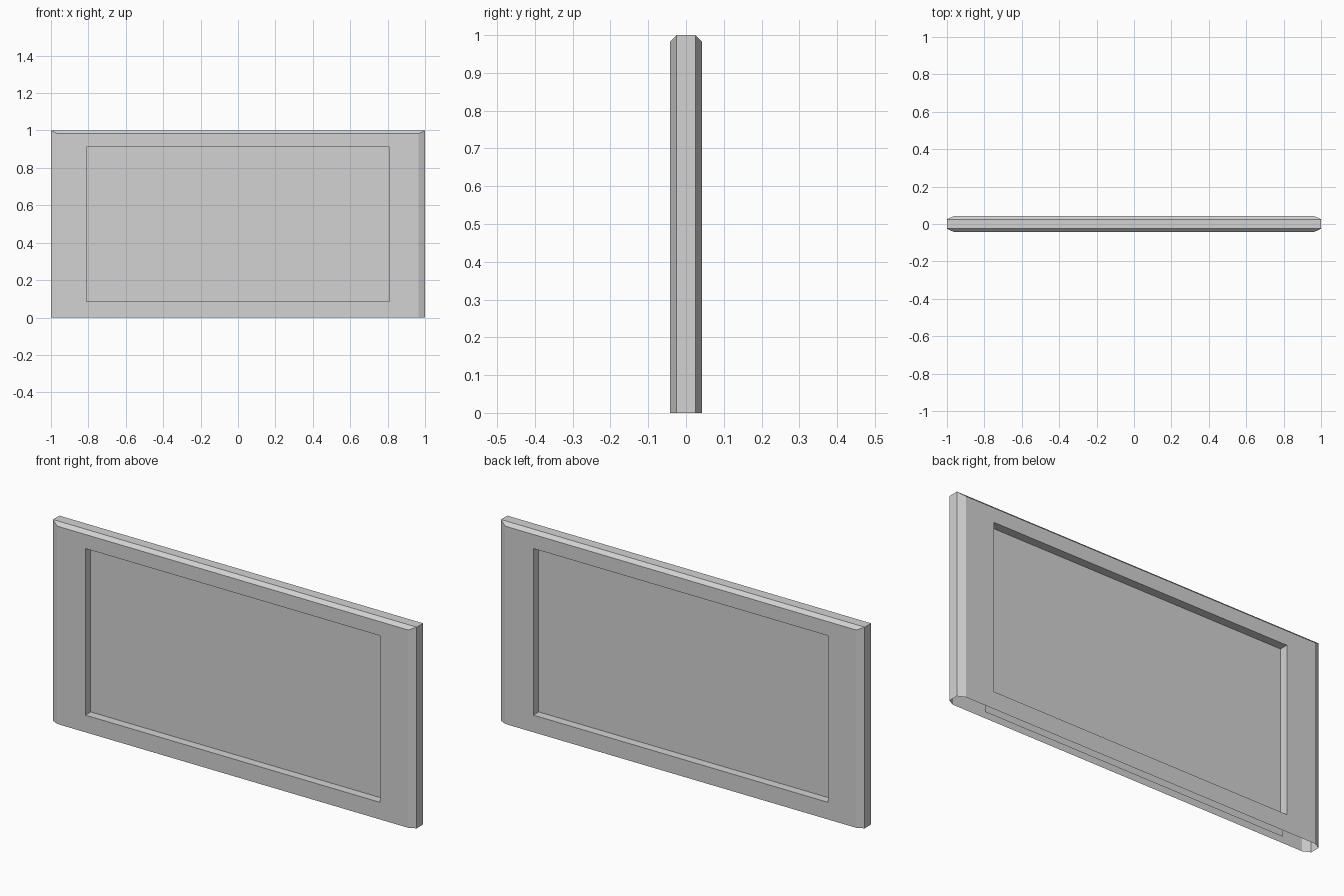
import bpy
import bmesh

if "Cube" in bpy.data.objects:
    bpy.data.objects.remove(bpy.data.objects["Cube"])

grey = bpy.data.materials.new("light_grey")
grey.diffuse_color = (0.65, 0.65, 0.65, 1.0)
grey.use_nodes = True
grey.node_tree.nodes["Principled BSDF"].inputs["Base Color"].default_value = grey.diffuse_color


def finish(name, bm):
    mesh = bpy.data.meshes.new(name)
    bm.to_mesh(mesh)
    bm.free()
    mesh.materials.append(grey)
    obj = bpy.data.objects.new(name, mesh)
    bpy.context.collection.objects.link(obj)
    return obj


def rect(bm, half_x, z0, z1, y):
    """Rectangular loop of verts, starting at the bottom left."""
    corners = ((-half_x, z0), (half_x, z0), (half_x, z1), (-half_x, z1))
    return [bm.verts.new((x, y, z)) for x, z in corners]


# Bevelled hollow frame: open underneath, with a window cut right through
HALF_DEPTH, RIM_DEPTH = 0.042, 0.025
bm = bmesh.new()
loops = [
    rect(bm, 0.81, 0.085, 0.913, -HALF_DEPTH),   # front window edge
    rect(bm, 0.965, 0.0, 0.983, -HALF_DEPTH),    # front face edge
    rect(bm, 1.0, 0.0, 1.0, -RIM_DEPTH),         # rim, front
    rect(bm, 1.0, 0.0, 1.0, RIM_DEPTH),          # rim, back
    rect(bm, 0.965, 0.0, 0.983, HALF_DEPTH),     # back face edge
    rect(bm, 0.81, 0.085, 0.913, HALF_DEPTH),    # back window edge
]
for k, a in enumerate(loops):
    b = loops[(k + 1) % len(loops)]
    for i in range(4):
        if i == 0 and k in (1, 2, 3):            # leave the underside open
            continue
        j = (i + 1) % 4
        bm.faces.new((a[i], b[i], b[j], a[j]))
finish("frame", bm)

# Thin centre panel seen through the window from both sides
bm = bmesh.new()
bm.faces.new(rect(bm, 0.825, 0.0, 0.925, 0.0))
finish("centre_panel", bm)
